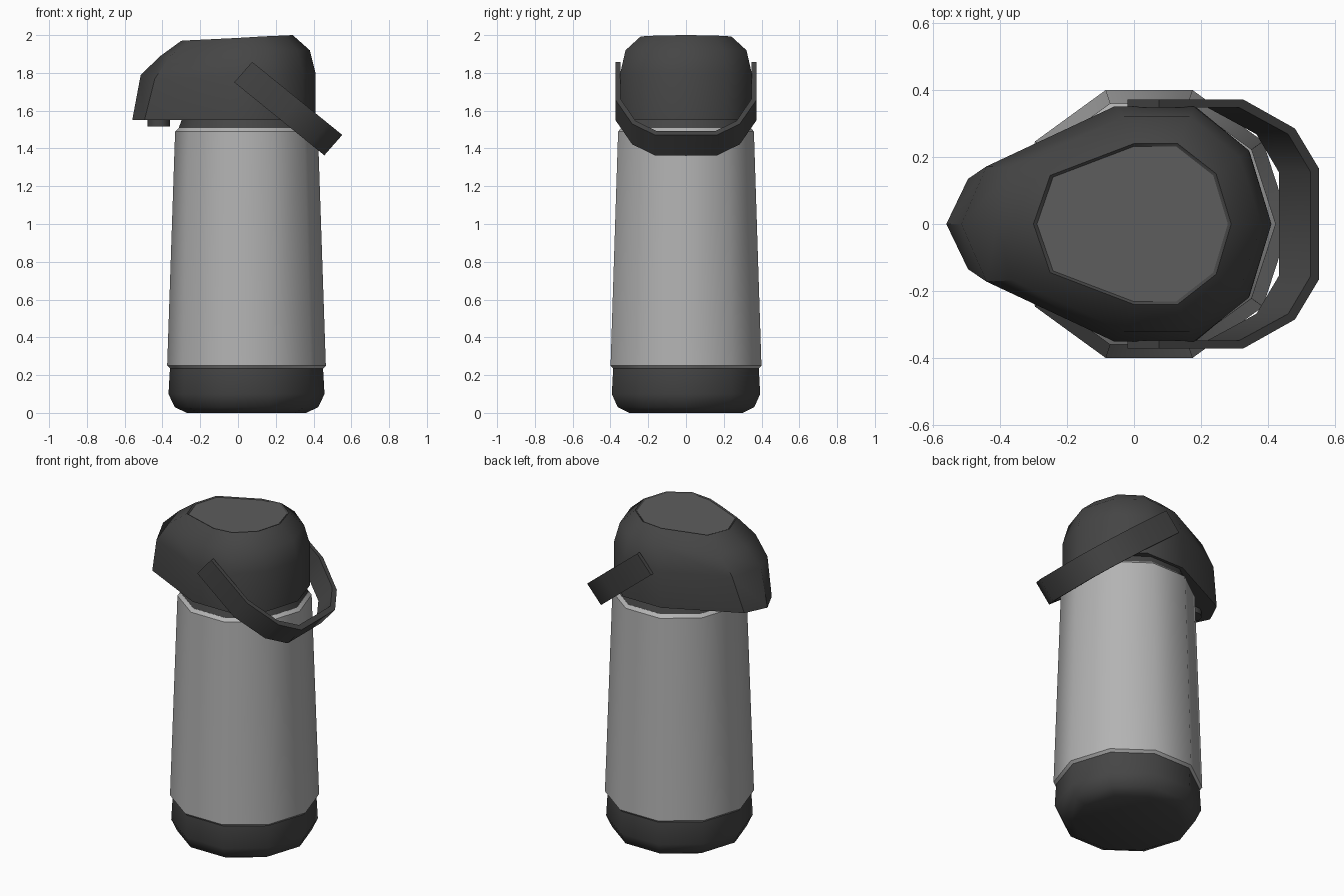
import bpy, math

if "Cube" in bpy.data.objects:
    bpy.data.objects.remove(bpy.data.objects["Cube"])

def material(name, v):
    m = bpy.data.materials.new(name)
    m.diffuse_color = (v, v, v, 1)
    m.use_nodes = True
    m.node_tree.nodes["Principled BSDF"].inputs["Base Color"].default_value = m.diffuse_color
    return m

DARK = material("dark_plastic", 0.06)
PANEL = material("panel_plastic", 0.11)
STEEL = material("light_shell", 0.45)

def make(name, verts, faces, mat, angle=40):
    me = bpy.data.meshes.new(name)
    me.from_pydata(verts, [], faces)
    me.materials.append(mat)
    ob = bpy.data.objects.new(name, me)
    bpy.context.collection.objects.link(ob)
    bpy.ops.object.select_all(action='DESELECT')
    ob.select_set(True)
    bpy.context.view_layer.objects.active = ob
    bpy.ops.object.mode_set(mode='EDIT')
    bpy.ops.mesh.select_all(action='SELECT')
    bpy.ops.mesh.normals_make_consistent(inside=False)
    bpy.ops.object.mode_set(mode='OBJECT')
    bpy.ops.object.shade_smooth_by_angle(angle=math.radians(angle))
    return ob

def loft(name, rings, mat, angle=40):
    """Skin a stack of equal-length rings and cap both ends."""
    n = len(rings[0])
    verts = [p for r in rings for p in r]
    faces = [(k*n + i, k*n + (i+1) % n, (k+1)*n + (i+1) % n, (k+1)*n + i)
             for k in range(len(rings)-1) for i in range(n)]
    faces += [tuple(range(n)), tuple(range(len(verts)-n, len(verts)))]
    return make(name, verts, faces, mat, angle)

def turned(name, profile, mat, cx=0.045, n=10):
    rings = [[(cx + r*math.cos(2*math.pi*i/n), r*math.sin(2*math.pi*i/n), z)
              for i in range(n)] for r, z in profile]
    return loft(name, rings, mat)

def mirrored(half):
    """Half outline, first and last point on y = 0, to a closed ring."""
    return half + [(x, -y, z) for x, y, z in half[-2:0:-1]]

# Turned ten-sided parts
turned("base", [(.315, 0), (.38, .03), (.413, .10), (.405, .24)], DARK)
turned("body_shell", [(.405, .235), (.42, .25), (.378, 1.49), (.36, 1.508)], STEEL)
turned("neck", [(.36, 1.505), (.34, 1.56)], DARK)
turned("nozzle", [(.06, 1.515), (.06, 1.56)], DARK, cx=-.42)

# Pump head with pouring beak
top = [(-.30, 0, 1.97), (-.25, .145, 1.973), (0, .24, 1.985),
       (.13, .24, 1.993), (.245, .15, 1.998), (.29, 0, 2.0)]
def inset(s, dz):
    return [(s*x + (s-1)*.0, s*y, z + dz) for x, y, z in top]
head = [
    [(-.56, 0, 1.55), (-.495, .135, 1.55), (-.07, .345, 1.55),
     (.19, .345, 1.55), (.345, .215, 1.55), (.41, 0, 1.55)],
    [(-.515, 0, 1.79), (-.44, .172, 1.77), (-.06, .35, 1.78),
     (.18, .35, 1.79), (.342, .22, 1.80), (.41, 0, 1.80)],
    [(-.41, 0, 1.89), (-.36, .168, 1.89), (-.03, .32, 1.91),
     (.165, .32, 1.92), (.315, .2, 1.92), (.38, 0, 1.92)],
    top, inset(.965, -.008)]
loft("pump_head", [mirrored(h) for h in head], DARK)

# Push panel sunk into the top
loft("push_panel", [mirrored(inset(.965, -.02)), mirrored(inset(.965, -.005))], PANEL, 30)

# Carrying handle: tilted strap looping behind the body
outer = [(0, .372), (.25, .372), (.405, .285), (.477, .165)]
inner = [(0, .348), (.238, .348), (.385, .268), (.452, .155)]
def strap(pts, up):
    path = pts + [(t, -y) for t, y in reversed(pts)]
    return [(-.02 + t + .095*up, y, 1.75 - .81*t + .108*up) for t, y in path]
edges = [strap(outer, 0), strap(outer, 1), strap(inner, 1), strap(inner, 0)]
loft("carry_handle", [list(section) for section in zip(*edges)], DARK)
